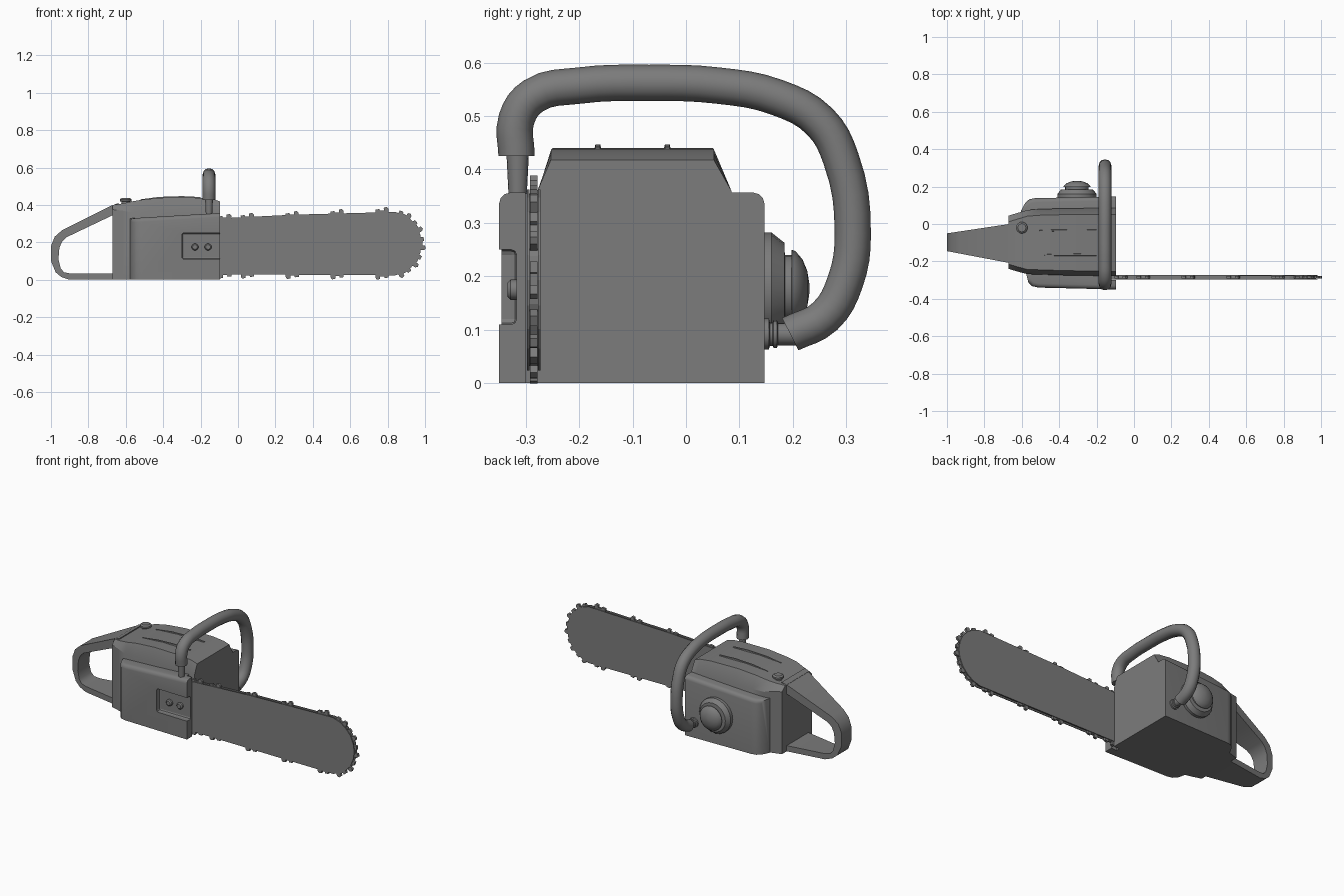
import bpy, bmesh, math
from mathutils import Vector, Matrix

old = bpy.data.objects.get("Cube")
if old:
    bpy.data.objects.remove(old, do_unlink=True)

GREY = (0.2, 0.2, 0.2, 1)
mat = bpy.data.materials.new("dark_grey")
mat.use_nodes = True
mat.diffuse_color = GREY
mat.node_tree.nodes["Principled BSDF"].inputs["Base Color"].default_value = GREY


def finish(obj, smooth=None):
    obj.data.materials.clear()
    obj.data.materials.append(mat)
    if smooth:
        bpy.ops.object.select_all(action='DESELECT')
        obj.select_set(True)
        bpy.context.view_layer.objects.active = obj
        bpy.ops.object.shade_smooth_by_angle(angle=math.radians(smooth))
    return obj


def loft(name, rings, smooth=None, bevel=0, pick=None, segments=3):
    """Skin a list of equal rings, cap both ends, optionally bevel picked edges."""
    bm = bmesh.new()
    vs = [[bm.verts.new(p) for p in ring] for ring in rings]
    n = len(vs[0])
    for a, b in zip(vs, vs[1:]):
        for i in range(n):
            bm.faces.new((a[i], a[(i + 1) % n], b[(i + 1) % n], b[i]))
    bm.faces.new(vs[0])
    bm.faces.new(vs[-1])
    bmesh.ops.recalc_face_normals(bm, faces=bm.faces)
    if bevel:
        edges = [e for e in bm.edges if pick is None or pick(e)]
        bmesh.ops.bevel(bm, geom=edges, offset=bevel, segments=segments,
                        profile=0.5, affect='EDGES')
    me = bpy.data.meshes.new(name)
    bm.to_mesh(me)
    bm.free()
    obj = bpy.data.objects.new(name, me)
    bpy.context.collection.objects.link(obj)
    return finish(obj, smooth)


def plate(name, pts, y0, y1, **kw):
    return loft(name, [[(x, y, z) for x, z in pts] for y in (y0, y1)], **kw)


def box(name, lo, hi, **kw):
    pts = [(lo[0], lo[2]), (hi[0], lo[2]), (hi[0], hi[2]), (lo[0], hi[2])]
    return plate(name, pts, lo[1], hi[1], **kw)


def lathe(name, profile, loc, axis, sides=24):
    """Spin (radius, height) pairs about an axis through loc."""
    turn = Vector((0, 0, 1)).rotation_difference(Vector(axis)).to_matrix()
    rings = [[Vector(loc) + turn @ Vector((r * math.cos(2 * math.pi * i / sides),
                                           r * math.sin(2 * math.pi * i / sides), h))
              for i in range(sides)] for r, h in profile]
    return loft(name, rings, smooth=35)


# Engine body: (x, front y, back y, shoulder z, top z)
END = -0.095
sections = [(-0.67, -0.24, 0.045, 0.375, 0.40), (-0.62, -0.255, 0.06, 0.37, 0.407),
            (-0.57, -0.268, 0.075, 0.36, 0.418), (-0.5, -0.27, 0.08, 0.36, 0.43),
            (-0.38, -0.274, 0.083, 0.36, 0.44), (-0.2, -0.277, 0.085, 0.36, 0.438),
            (-0.13, -0.278, 0.085, 0.36, 0.43), (END, -0.278, 0.085, 0.36, 0.418)]
loft("engine_body", [[(x, f, 0), (x, f, s), (x, f + 0.025, t), (x, b - 0.033, t),
                      (x, b, s), (x, b, 0)] for x, f, b, s, t in sections], smooth=25)


# Side covers, rounded along the top and the rear corner
def cover(name, outline):
    top = lambda x: 0.357 + (x - END) * 0.06
    return loft(name, [[(x, y, 0) for x, y in outline], [(x, y, top(x)) for x, y in outline]],
                smooth=40, bevel=0.022,
                pick=lambda e: all(v.co.z > 0.2 and not -0.31 < v.co.y < 0.1 for v in e.verts))


cover("back_cover", [(END, 0.02), (END, 0.147), (-0.53, 0.138), (-0.56, 0.132),
                     (-0.582, 0.112), (-0.605, 0.07), (-0.605, 0.02)])
front = cover("front_cover", [(END, -0.30), (END, -0.35), (-0.51, -0.34), (-0.545, -0.332),
                              (-0.565, -0.312), (-0.578, -0.26), (-0.13, -0.26), (-0.13, -0.30)])

# Recess in the front cover with two bolts
cutter = box("recess_cutter", (-0.30, -0.45, 0.11), (0.05, -0.317, 0.25), bevel=0.01, segments=2)
cutter.hide_render = True
cut = front.modifiers.new("recess", 'BOOLEAN')
cut.object = cutter
cut.solver = 'EXACT'
bpy.context.view_layer.objects.active = front
bpy.ops.object.modifier_apply(modifier=cut.name)
bpy.data.objects.remove(cutter, do_unlink=True)
for i, x in enumerate((-0.23, -0.16)):
    lathe(f"cover_bolt_{i + 1}", [(0.019, 0), (0.019, 0.012), (0.013, 0.018)],
          (x, -0.316, 0.175), (0, -1, 0), 12)

# Rear grip: a tapering loop of rectangular section
outer = [(-0.64, 0.41), (-0.68, 0.395), (-0.80, 0.335), (-0.94, 0.265), (-0.98, 0.23), (-1.0, 0.18),
         (-1.0, 0.10), (-0.975, 0.04), (-0.945, 0.015), (-0.90, 0.0), (-0.64, 0.0)]
inner = [(-0.64, 0.36), (-0.68, 0.34), (-0.80, 0.283), (-0.915, 0.228), (-0.94, 0.205), (-0.955, 0.17),
         (-0.96, 0.11), (-0.948, 0.06), (-0.93, 0.04), (-0.90, 0.034), (-0.64, 0.034)]


def side(x, s):
    return -0.0975 - (x + 1) * 0.02 + s * (0.0475 + (x + 1) * 0.17)


loft("rear_grip", [[(o[0], side(o[0], -1), o[1]), (o[0], side(o[0], 1), o[1]),
                    (i[0], side(i[0], 1), i[1]), (i[0], side(i[0], -1), i[1])]
                   for o, i in zip(outer, inner)], smooth=40)

# Front tubular handle, as a bent pipe in one plane
HX = -0.155
path = [(-0.317, 0.425), (-0.317, 0.495), (-0.285, 0.538), (-0.2, 0.557), (-0.07, 0.562),
        (0.06, 0.557), (0.17, 0.535), (0.25, 0.49), (0.29, 0.42), (0.312, 0.28),
        (0.298, 0.19), (0.26, 0.125), (0.195, 0.092)]
curve = bpy.data.curves.new("front_handle", 'CURVE')
curve.dimensions = '3D'
curve.bevel_depth = 0.034
curve.bevel_resolution = 4
curve.resolution_u = 4
curve.use_fill_caps = True
spline = curve.splines.new('BEZIER')
spline.bezier_points.add(len(path) - 1)
for p, (y, z) in zip(spline.bezier_points, path):
    p.co = (HX, y, z)
    p.handle_left_type = p.handle_right_type = 'AUTO'
handle = bpy.data.objects.new("front_handle", curve)
bpy.context.collection.objects.link(handle)
bpy.context.view_layer.objects.active = handle
handle.select_set(True)
bpy.ops.object.convert(target='MESH')
finish(bpy.context.view_layer.objects.active, 40)
lathe("handle_post", [(0.016, 0.33), (0.021, 0.43)], (HX, -0.315, 0), (0, 0, 1), 16)
lathe("handle_mount", [(0.029, 0.14), (0.029, 0.155), (0.022, 0.157), (0.022, 0.162), (0.026, 0.164),
                       (0.026, 0.17), (0.021, 0.172), (0.021, 0.21)], (HX, 0, 0.092), (0, 1, 0), 16)

# Starter knob on the back and filler cap on top
lathe("starter_knob", [(0.105, 0.13), (0.105, 0.16), (0.086, 0.184), (0.063, 0.185), (0.063, 0.197),
                       (0.073, 0.198), (0.070, 0.205), (0.055, 0.218), (0.033, 0.227), (0.008, 0.231)],
      (-0.305, 0, 0.177), (0, 1, 0), 20)
lathe("filler_cap", [(0.022, 0.395), (0.022, 0.417), (0.031, 0.42), (0.031, 0.43), (0.022, 0.437)],
      (-0.6, -0.02, 0), (0, 0, 1), 16)

# Two slim ribs along the top
for i, y in enumerate((-0.035, -0.165)):
    rings = [[(x, y - w, z - 0.02), (x, y - w * 0.5, z), (x, y + w * 0.5, z), (x, y + w, z - 0.02)]
             for x, w, z in ((-0.52, 0.001, 0.43), (-0.42, 0.008, 0.443),
                             (-0.3, 0.009, 0.447), (-0.2, 0.008, 0.442))]
    loft(f"top_rib_{i + 1}", rings, smooth=30)

# Guide bar: two thin plates around a narrower core
CX, CZ, R, BAR_Y = 0.81, 0.193, 0.172, -0.285
arc = [(CX + R * math.cos(a), CZ + R * math.sin(a))
       for a in (math.radians(80 - 16 * k) for k in range(11))]
bar = [(-0.3, 0.318), (-0.1, 0.328), (0.1, 0.338), (0.3, 0.348)] + arc + [(-0.3, 0.03)]
plate("bar_plate_front", bar, BAR_Y - 0.013, BAR_Y - 0.008)
plate("bar_plate_back", bar, BAR_Y + 0.008, BAR_Y + 0.013)
plate("bar_core", [(0.35 + (x - 0.35) * 0.985, CZ + (z - CZ) * 0.95) for x, z in bar],
      BAR_Y - 0.0085, BAR_Y + 0.0085)

# Chain teeth, placed along both edges and around the nose
tooth = [(-0.035, -0.012), (0.035, -0.012), (0.035, 0.012), (0.026, 0.022), (0.010, 0.018),
         (0.010, 0.004), (-0.012, 0.004), (-0.014, 0.013), (-0.035, 0.010)]
runs = (-0.07, 0.05, 0.29, 0.53, 0.77)
stations = [(x, 0.332 + x * 0.044, 3) for x in runs]
stations += [(x, 0.028 - x * 0.008, 180) for x in runs]
stations += [(CX + R * math.cos(math.radians(a)), CZ + R * math.sin(math.radians(a)), a - 90)
             for a in (62, 32, 0, -32, -62)]
for k, (x, z, angle) in enumerate(stations):
    turn = Matrix.Rotation(math.radians(angle), 2)
    pts = [Vector((x, z)) + turn @ Vector(p) for p in tooth]
    plate(f"chain_tooth_{k + 1}", pts, BAR_Y - 0.007, BAR_Y + 0.007)
